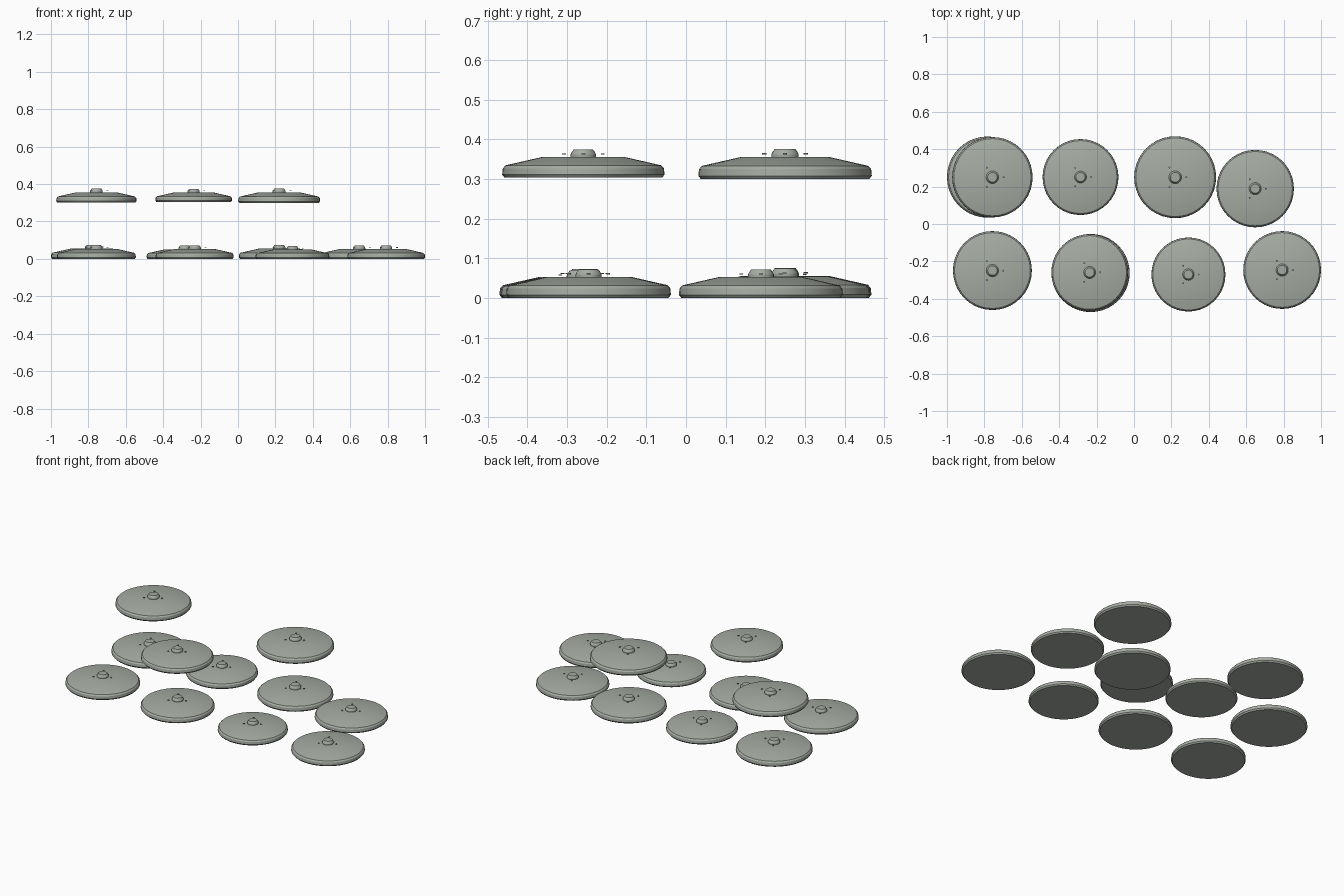
import bpy
import bmesh
from math import cos, sin, pi, radians

cube = bpy.data.objects.get("Cube")
if cube:
    bpy.data.objects.remove(cube, do_unlink=True)

mat = bpy.data.materials.new("grey_green_metal")
mat.use_nodes = True
colour = (0.38, 0.41, 0.365, 1)
mat.diffuse_color = colour
mat.node_tree.nodes["Principled BSDF"].inputs["Base Color"].default_value = colour


def lathe(bm, profile, sides, cx=0, cy=0):
    """Closed turned solid from (radius, height) points, bottom to top."""
    rings = [[bm.verts.new((cx + r * cos(2 * pi * i / sides),
                            cy + r * sin(2 * pi * i / sides), z))
              for i in range(sides)] for r, z in profile]
    for low, high in zip(rings, rings[1:]):
        for i in range(sides):
            j = (i + 1) % sides
            bm.faces.new((low[i], low[j], high[j], high[i]))
    bm.faces.new(rings[0][::-1])
    bm.faces.new(rings[-1])


def make_part(name, build, smooth=True):
    bm = bmesh.new()
    build(bm)
    mesh = bpy.data.meshes.new(name)
    bm.to_mesh(mesh)
    bm.free()
    mesh.materials.append(mat)
    if smooth:
        mesh.shade_smooth()
        mesh.set_sharp_from_angle(angle=radians(25))
    return mesh


# Body: bevelled rim, shallow sloped shoulder, flat centre
R = 0.21
BODY = [(0.97 * R, 0), (R, 0.008), (0.992 * R, 0.024),
        (0.96 * R, 0.032), (0.52 * R, 0.053)]
# Central button
BUTTON = [(0.033, 0.052), (0.033, 0.06), (0.030, 0.066), (0.025, 0.073)]


def build_studs(bm):
    # Three tiny flat studs around the button
    for k in range(3):
        a = 2 * pi * k / 3
        lathe(bm, [(0.005, 0.060), (0.005, 0.063)], 8,
              0.058 * cos(a), 0.058 * sin(a))


parts = {
    "body": make_part("body", lambda bm: lathe(bm, BODY, 40)),
    "button": make_part("button", lambda bm: lathe(bm, BUTTON, 24)),
    "studs": make_part("studs", build_studs, False),
}

# Placement: x, y, radius for each layer
LOWER = [(-0.783, 0.251, 0.217), (-0.286, 0.251, 0.203), (0.220, 0.249, 0.215),
         (0.648, 0.189, 0.207), (-0.757, -0.249, 0.211), (-0.232, -0.262, 0.209),
         (0.291, -0.270, 0.198), (0.792, -0.246, 0.208)]
UPPER = [(-0.757, 0.250, 0.215), (-0.237, -0.259, 0.205), (0.220, 0.250, 0.219)]

for layer, discs in (("lower", LOWER), ("upper", UPPER)):
    for n, (x, y, r) in enumerate(discs, 1):
        s = r / R
        z = 0 if layer == "lower" else 0.355 - 0.053 * s
        for part, mesh in parts.items():
            ob = bpy.data.objects.new(f"{layer}_disc_{n}_{part}", mesh)
            ob.location = (x, y, z)
            ob.scale = (s, s, s)
            bpy.context.collection.objects.link(ob)
